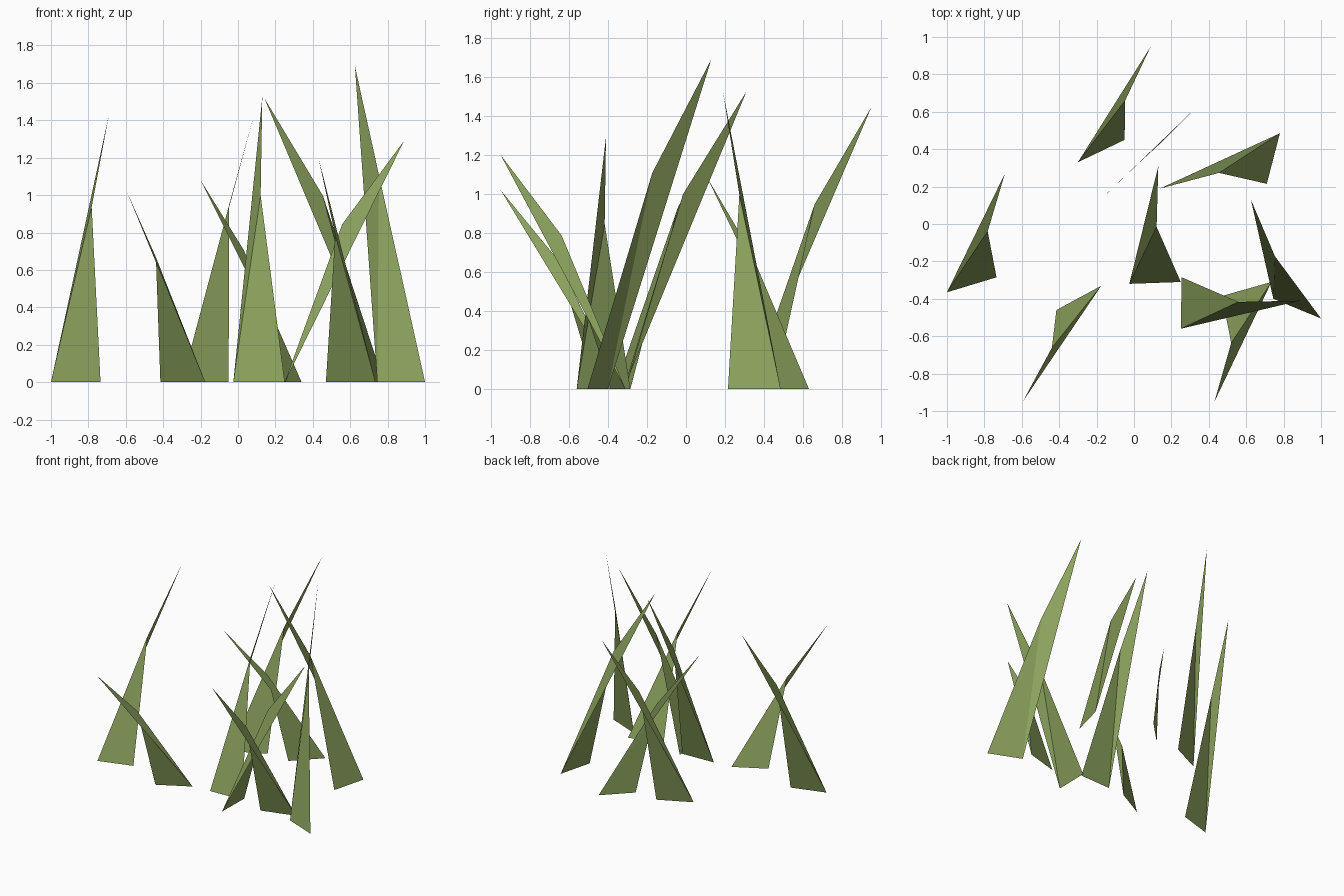
import bpy
from mathutils import Vector

if "Cube" in bpy.data.objects:
    bpy.data.objects.remove(bpy.data.objects["Cube"])

green = bpy.data.materials.new("grass_green")
green.diffuse_color = (0.26, 0.36, 0.11, 1)
green.use_nodes = True
green.node_tree.nodes["Principled BSDF"].inputs["Base Color"].default_value = green.diffuse_color

# Each blade: long-edge base corner, short-edge base corner, tip
BLADES = [
    ((-1.00, -0.365), (-0.735, -0.285), (-0.69, 0.27, 1.43)),
    ((-0.175, -0.33), (-0.415, -0.46), (-0.595, -0.95, 1.02)),
    ((0.34, 0.63), (0.145, 0.435), (-0.20, 0.11, 1.08)),
    ((-0.30, 0.33), (-0.05, 0.45), (0.09, 0.95, 1.445)),
    ((-0.025, -0.32), (0.25, -0.31), (0.13, 0.31, 1.525)),
    ((0.78, 0.485), (0.71, 0.215), (0.14, 0.19, 1.52)),
    ((0.735, -0.31), (0.47, -0.385), (0.43, -0.95, 1.20)),
    ((0.745, -0.40), (1.00, -0.505), (0.625, 0.13, 1.69)),
    ((0.25, -0.56), (0.255, -0.285), (0.888, -0.41, 1.29)),
]


def grass_blade(name, long_base, short_base, tip):
    """Two flat triangles, bent at a knee about two thirds of the way up."""
    a, b, d = Vector((*long_base, 0)), Vector((*short_base, 0)), Vector(tip)
    knee = ((a + b) / 2).lerp(d, 0.48)
    knee.z = 0.655 * d.z
    mesh = bpy.data.meshes.new(name)
    mesh.from_pydata([a, b, knee, d], [], [(0, 1, 2), (0, 2, 3)])
    mesh.materials.append(green)
    obj = bpy.data.objects.new(name, mesh)
    bpy.context.collection.objects.link(obj)


# Grass tuft
for i, blade in enumerate(BLADES, 1):
    grass_blade(f"grass_blade_{i}", *blade)
